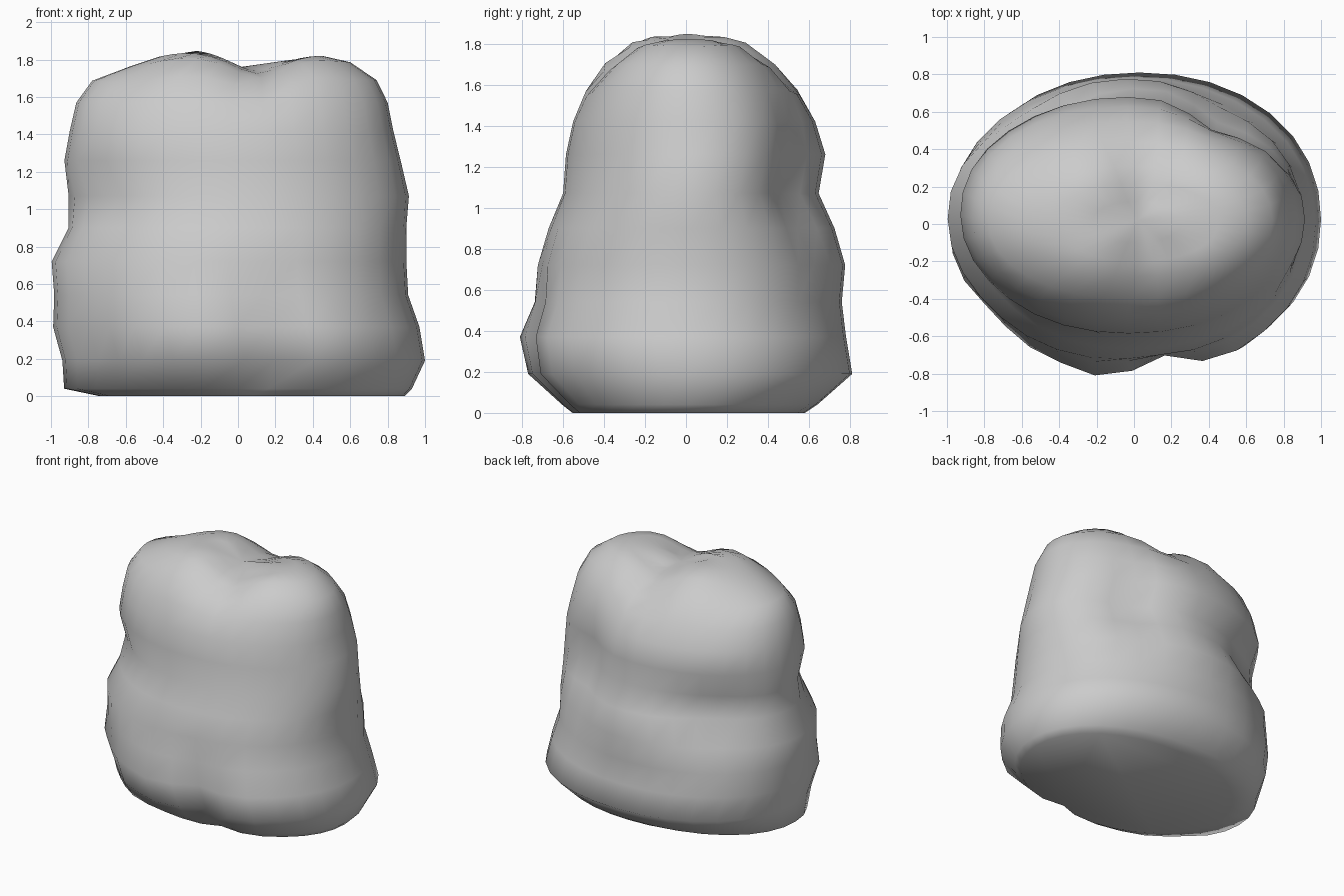
import bpy, bmesh
from math import sin, cos, pi, exp

SEG = 32

# Outline per level: z, left x, right x, front y, back y
LEVELS = [
    (0.00, -0.74, 0.89, -0.56, 0.58),
    (0.04, -0.93, 0.93, -0.61, 0.64),
    (0.19, -0.94, 1.00, -0.76, 0.81),
    (0.37, -0.99, 0.97, -0.79, 0.78),
    (0.54, -0.985, 0.91, -0.74, 0.76),
    (0.72, -1.00, 0.90, -0.725, 0.78),
    (0.90, -0.91, 0.90, -0.67, 0.73),
    (1.07, -0.92, 0.915, -0.60, 0.65),
    (1.26, -0.93, 0.87, -0.585, 0.68),
    (1.42, -0.90, 0.83, -0.55, 0.63),
    (1.57, -0.865, 0.80, -0.49, 0.55),
    (1.69, -0.78, 0.74, -0.40, 0.44),
    (1.78, -0.58, 0.60, -0.28, 0.31),
    (1.805, -0.42, 0.45, -0.20, 0.22),
    (1.82, -0.22, 0.25, -0.10, 0.12),
]

# Hollows (+) and bulges (-): angle in degrees, height, angle width, height width, depth
DENTS = [
    (56, 1.10, 15, 0.38, 0.16),     # vertical groove, back right
    (32, 1.05, 14, 0.30, 0.04),     # flattened side of the groove
    (-79, 0.20, 9, 0.38, 0.12),     # notch low at the front
    (-100, 0.32, 10, 0.20, -0.045), # low front bulge, left of the notch
    (-62, 0.20, 10, 0.20, -0.03),   # low front bulge, right of the notch
    (215, 1.07, 28, 0.09, 0.06),    # neck crease, front left
    (218, 0.80, 24, 0.60, 0.035),   # flattened front left side
    (130, 0.89, 24, 0.24, 0.13),    # neck hollow, back left
    (-40, 1.10, 22, 0.14, 0.03),    # faint crease, front right
    (218, 0.20, 12, 0.25, 0.05),    # hollow at lower left corner
]


def bump(d, width):
    return exp(-(d / width) ** 2)


def dent(deg, z):
    total = 0
    for a, h, wa, wz, depth in DENTS:
        d = (deg - a + 180) % 360 - 180
        total += depth * bump(d, wa) * bump(z - h, wz)
    return total


def top_offset(x, y, z):
    # Saddle between the two crown lumps
    k = max(0, min(1, (z - 1.5) / 0.25))
    return k * (0.03 * bump(x + 0.27, 0.18) + 0.015 * bump(x - 0.45, 0.15)
                - 0.02 * bump(x + 0.6, 0.15)
                - 0.08 * bump(x - 0.09 + 0.08 * y, 0.16))


bm = bmesh.new()
rings = []
for z, x0, x1, y0, y1 in LEVELS:
    ring = []
    cx, cy = (x0 + x1) / 2, (y0 + y1) / 2
    for i in range(SEG):
        t = 2 * pi * i / SEG
        c, s = cos(t), sin(t)
        e = (abs(c) ** 2.12 + abs(s) ** 2.12) ** (-1 / 2.12)
        x = cx + (x1 - x0) / 2 * c * e
        y = cy + (y1 - y0) / 2 * s * e
        f = 1 - dent(t * 180 / pi, z)
        x, y = x * f, y * f
        ring.append(bm.verts.new((x, y, z + top_offset(x, y, z))))
    rings.append(ring)

# Skin the rings, then close the base and crown
for a, b in zip(rings, rings[1:]):
    for i in range(SEG):
        j = (i + 1) % SEG
        bm.faces.new((a[i], a[j], b[j], b[i]))
bm.faces.new(rings[0][::-1])
crown = bm.verts.new((0.02, 0.02, 1.825 + top_offset(0.02, 0.02, 1.82)))
for i in range(SEG):
    bm.faces.new((rings[-1][i], rings[-1][(i + 1) % SEG], crown))

bmesh.ops.recalc_face_normals(bm, faces=bm.faces[:])
mesh = bpy.data.meshes.new("boulder")
bm.to_mesh(mesh)
bm.free()
boulder = bpy.data.objects.new("boulder", mesh)
bpy.context.collection.objects.link(boulder)
for p in mesh.polygons:
    p.use_smooth = True
